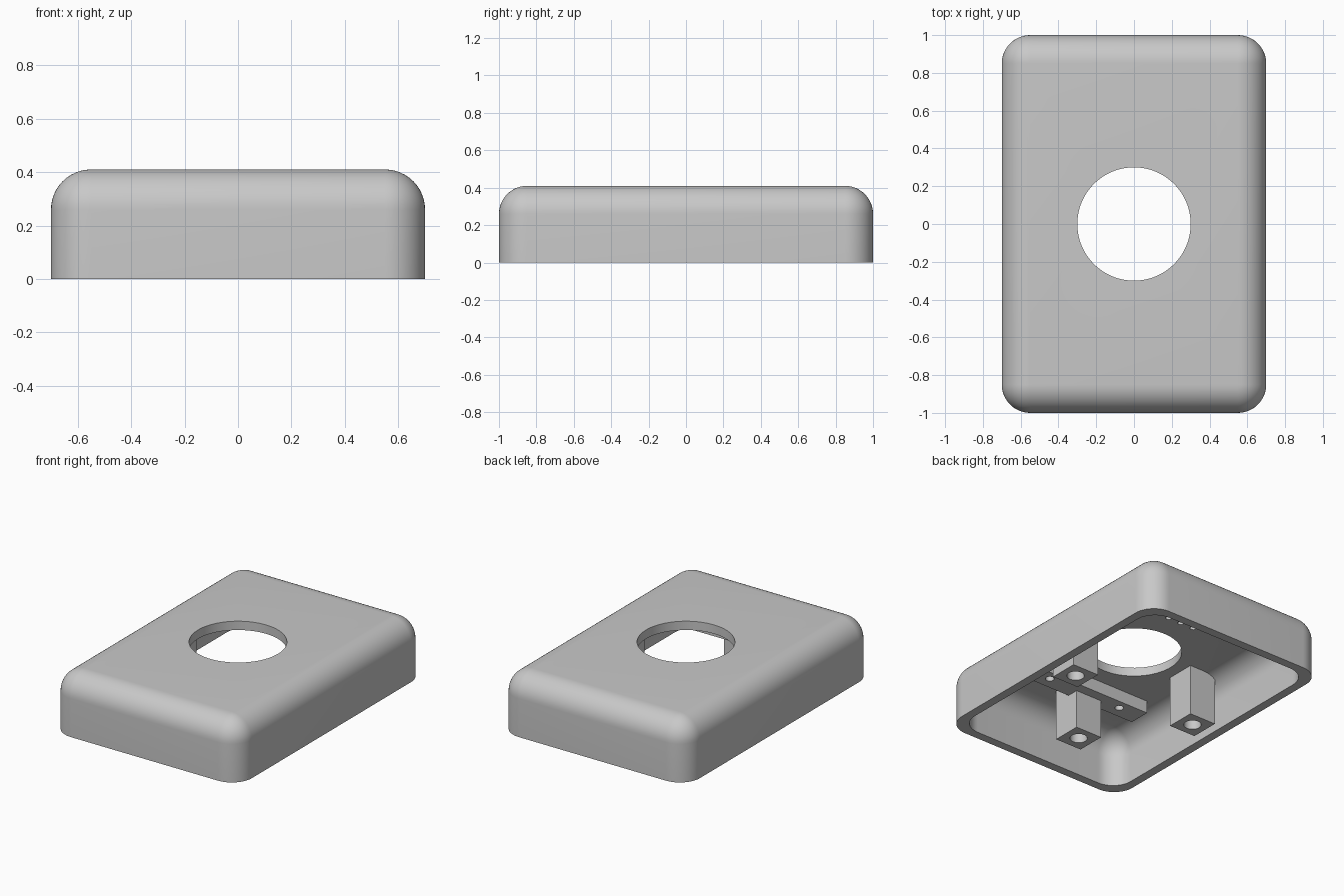
import bpy, bmesh, math
from mathutils import Matrix

if "Cube" in bpy.data.objects:
    bpy.data.objects.remove(bpy.data.objects["Cube"])

grey = bpy.data.materials.new("light_grey")
grey.diffuse_color = (0.58, 0.58, 0.58, 1)
grey.use_nodes = True
grey.node_tree.nodes["Principled BSDF"].inputs["Base Color"].default_value = grey.diffuse_color
SEG = 12


def finish(name, bm):
    bmesh.ops.recalc_face_normals(bm, faces=bm.faces)
    me = bpy.data.meshes.new(name)
    bm.to_mesh(me)
    bm.free()
    me.materials.append(grey)
    ob = bpy.data.objects.new(name, me)
    bpy.context.collection.objects.link(ob)
    return ob


def ring(bm, hx, hy, r, z):
    # rounded rectangle outline
    out = []
    for k, (sx, sy) in enumerate(((1, 1), (-1, 1), (-1, -1), (1, -1))):
        for i in range(SEG + 1):
            a = math.radians(90 * k + 90 * i / SEG)
            out.append(bm.verts.new((sx * (hx - r) + r * math.cos(a),
                                     sy * (hy - r) + r * math.sin(a), z)))
    return out


def dome(bm, hx, hy, r, top):
    # straight walls, rounded over into a flat top; returns the bottom ring
    rings = [ring(bm, hx, hy, r, 0)]
    for i in range(SEG + 1):
        a = math.radians(90 * i / SEG)
        d = r * (1 - math.cos(a))
        rings.append(ring(bm, hx - d, hy - d, r - d, top - r + r * math.sin(a)))
    bridge(bm, rings)
    bm.faces.new(rings[-1])
    return rings[0]


def bridge(bm, rings):
    for a, b in zip(rings, rings[1:]):
        n = len(a)
        for i in range(n):
            j = (i + 1) % n
            bm.faces.new((a[i], a[j], b[j], b[i]))


def cylinder(x, y, z0, z1, r, n=32):
    bm = bmesh.new()
    bmesh.ops.create_cone(bm, cap_ends=True, segments=n, radius1=r, radius2=r,
                          depth=z1 - z0, matrix=Matrix.Translation((x, y, (z0 + z1) / 2)))
    ob = finish("hole_cutter", bm)
    ob.hide_render = True
    return ob


def box(name, x0, x1, y0, y1, z0, z1):
    bm = bmesh.new()
    bmesh.ops.create_cube(bm, size=1)
    for v in bm.verts:
        v.co = ((x0 + x1) / 2 + v.co.x * (x1 - x0),
                (y0 + y1) / 2 + v.co.y * (y1 - y0),
                (z0 + z1) / 2 + v.co.z * (z1 - z0))
    return finish(name, bm)


def drill(ob, *hole):
    cutter = cylinder(*hole)
    bpy.context.view_layer.objects.active = ob
    mod = ob.modifiers.new("drill", 'BOOLEAN')
    mod.operation = 'DIFFERENCE'
    mod.solver = 'EXACT'
    mod.object = cutter
    bpy.ops.object.modifier_apply(modifier=mod.name)
    bpy.data.objects.remove(cutter)


def smooth(ob):
    bpy.ops.object.select_all(action='DESELECT')
    ob.select_set(True)
    bpy.context.view_layer.objects.active = ob
    bpy.ops.object.shade_smooth_by_angle(angle=math.radians(30))


# Hollow cover shell, open at the bottom
bm = bmesh.new()
outer = dome(bm, 0.70, 1.00, 0.15, 0.41)
inner = dome(bm, 0.64, 0.94, 0.145, 0.35)
bridge(bm, [outer, inner])
bmesh.ops.remove_doubles(bm, verts=bm.verts, dist=1e-5)
shell = finish("cover_shell", bm)
drill(shell, 0, 0, 0.2, 0.6, 0.30, 96)
# Small blind holes in the ceiling
for x in (-0.09, 0.01, 0.11):
    drill(shell, x, 0.47, 0.3, 0.38, 0.02, 16)
smooth(shell)

# Square screw posts
for name, x, y in (("post_left", -0.48, 0), ("post_right", 0.48, 0), ("post_front", -0.04, -0.59)):
    post = box(name, x - 0.1, x + 0.1, y - 0.1, y + 0.1, 0, 0.375)
    drill(post, x, y, -0.1, 0.25, 0.055)
    smooth(post)

# Mounting bar under the ceiling
bar = box("mounting_bar", -0.46, 0.46, -0.57, -0.42, 0.265, 0.37)
for x in (-0.285, 0.285):
    drill(bar, x, -0.485, 0.2, 0.34, 0.028, 24)
smooth(bar)
